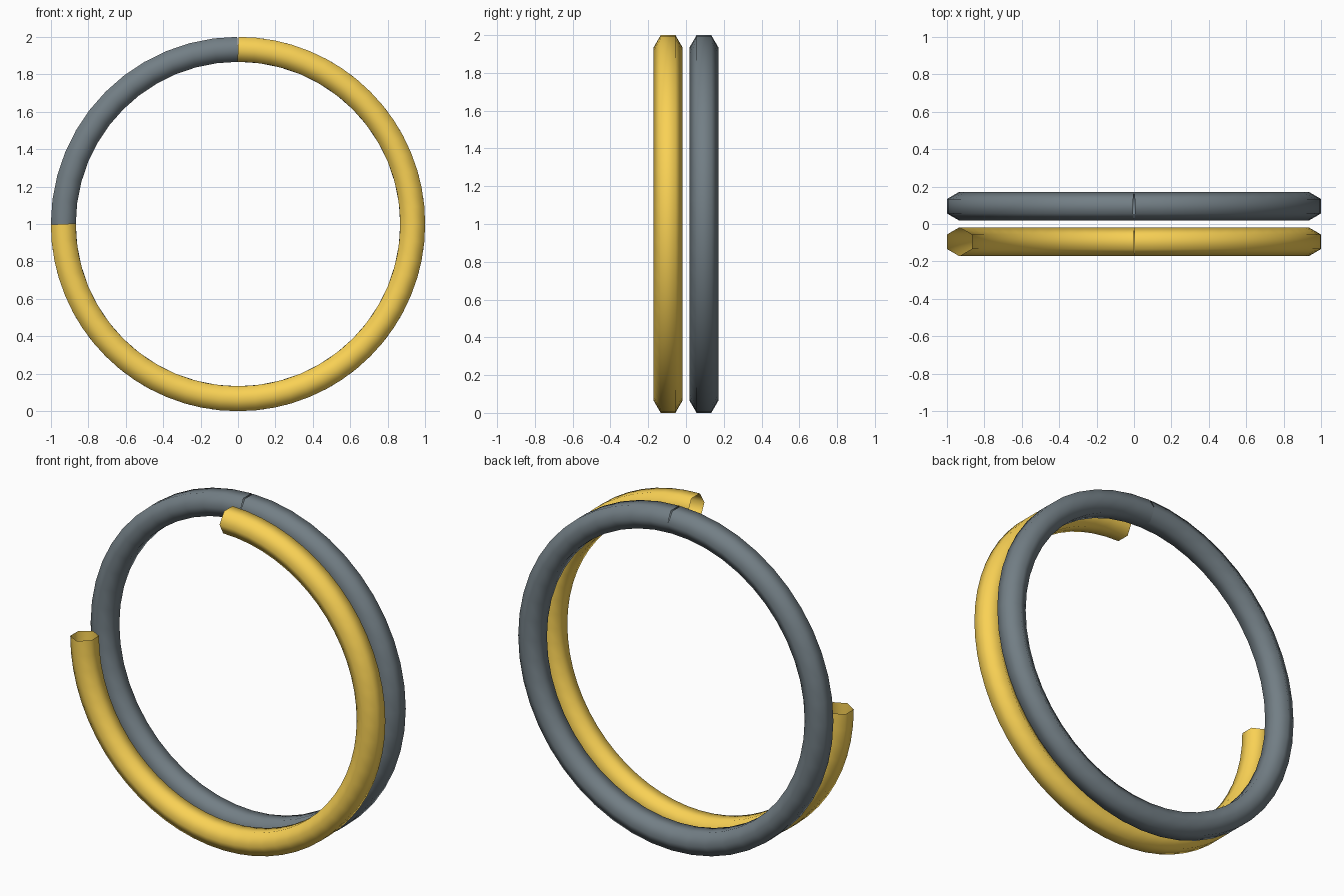
import bpy
from math import radians, sin, cos, pi

if "Cube" in bpy.data.objects:
    bpy.data.objects.remove(bpy.data.objects["Cube"])

MAJOR, MINOR = 0.934, 0.077


def arc_tube(name, y, sweep, steps, color):
    """Hollow six-sided tube swept clockwise from the top of the ring."""
    curve = bpy.data.curves.new(name, 'CURVE')
    curve.dimensions = '3D'
    curve.fill_mode = 'FULL'
    curve.bevel_depth = MINOR
    curve.bevel_resolution = 1
    spline = curve.splines.new('POLY')
    spline.points.add(steps)
    for i, p in enumerate(spline.points):
        a = radians(90 - sweep * i / steps)
        p.co = (MAJOR * cos(a), MAJOR * sin(a), 0, 1)
        p.tilt = pi / 6  # flat side of the hexagon faces outward
    spline.use_smooth = True
    mat = bpy.data.materials.new(name + "_color")
    mat.diffuse_color = color
    mat.use_nodes = True
    mat.node_tree.nodes["Principled BSDF"].inputs["Base Color"].default_value = mat.diffuse_color
    curve.materials.append(mat)
    obj = bpy.data.objects.new(name, curve)
    obj.location = (0, y, 1)
    obj.rotation_euler = (pi / 2, 0, 0)
    bpy.context.collection.objects.link(obj)
    return obj


# Full track ring at the back, open seam at the top
arc_tube("track_ring", 0.095, 360, 48, (0.17, 0.21, 0.235, 1))

# Three-quarter progress arc in front
arc_tube("progress_arc", -0.095, 270, 48, (0.95, 0.64, 0.09, 1))
